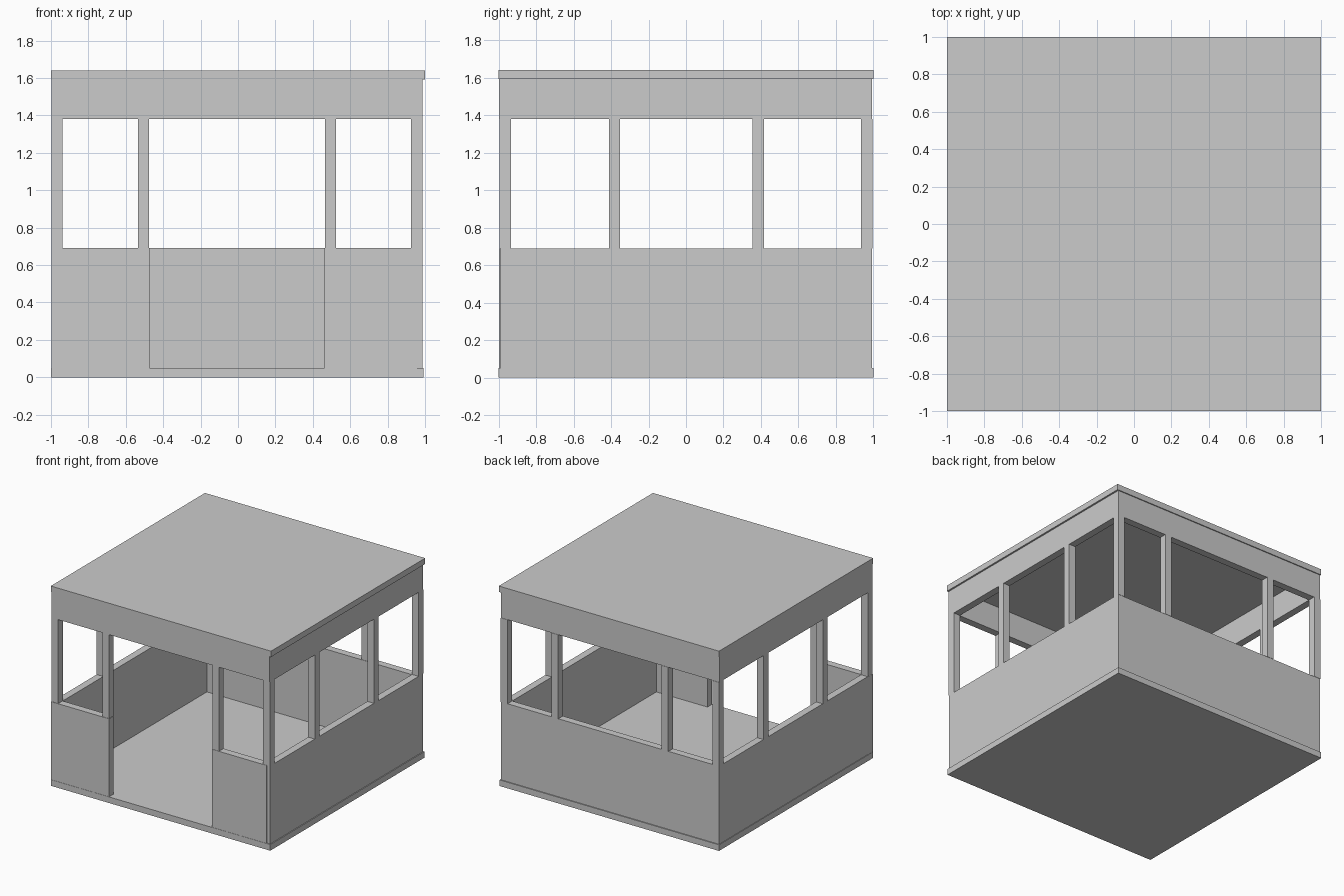
import bpy

if "Cube" in bpy.data.objects:
    bpy.data.objects.remove(bpy.data.objects["Cube"])


def box(name, x0, x1, y0, y1, z0, z1):
    bpy.ops.mesh.primitive_cube_add(size=1, location=((x0 + x1) / 2, (y0 + y1) / 2, (z0 + z1) / 2))
    ob = bpy.context.object
    ob.name = name
    ob.scale = (x1 - x0, y1 - y0, z1 - z0)
    bpy.ops.object.transform_apply(location=False, rotation=False, scale=True)
    return ob


T = 0.06                      # wall and post thickness
FLOOR, SILL, HEAD, EAVE, TOP = 0.05, 0.69, 1.38, 1.592, 1.64

# Floor and roof slabs
box("floor", -1, 0.993, -1, 1, 0, FLOOR)
box("roof", -1, 1, -1, 1, EAVE, TOP)

# Low walls, with a doorway in the front
box("front_wall_left", -0.998, -0.472, -0.998, -0.998 + T, FLOOR, SILL)
box("front_wall_right", 0.462, 0.957, -0.998, -0.998 + T, FLOOR, SILL)
box("back_wall", -0.995, 0.986, 0.992 - T, 0.992, FLOOR, SILL)
box("left_wall", -0.995, -0.995 + T, -0.938, 0.992 - T, FLOOR, SILL)
box("right_wall", 0.986 - T, 0.986, -0.99, 0.992 - T, FLOOR, SILL)

# Header band under the roof
box("front_header", -0.997, 0.986, -0.997, -0.997 + T, HEAD, EAVE)
box("back_header", -0.997, 0.986, 0.992 - T, 0.992, HEAD, EAVE)
box("left_header", -0.997, -0.997 + T, -0.937, 0.932, HEAD, EAVE)
box("right_header", 0.986 - T, 0.986, -0.937, 0.932, HEAD, EAVE)

# Window posts on front and back
for x in (-0.997, -0.535, 0.465, 0.926):
    box("front_post", x, x + T, -0.995, -0.995 + T, SILL, HEAD)
    box("back_post", x, x + T, 0.995 - T, 0.995, SILL, HEAD)

# Window posts on the sides
for y in (-0.412, 0.356):
    box("left_post", -0.997, -0.997 + T, y, y + T, SILL, HEAD)
    box("right_post", 0.926, 0.986, y, y + T, SILL, HEAD)
